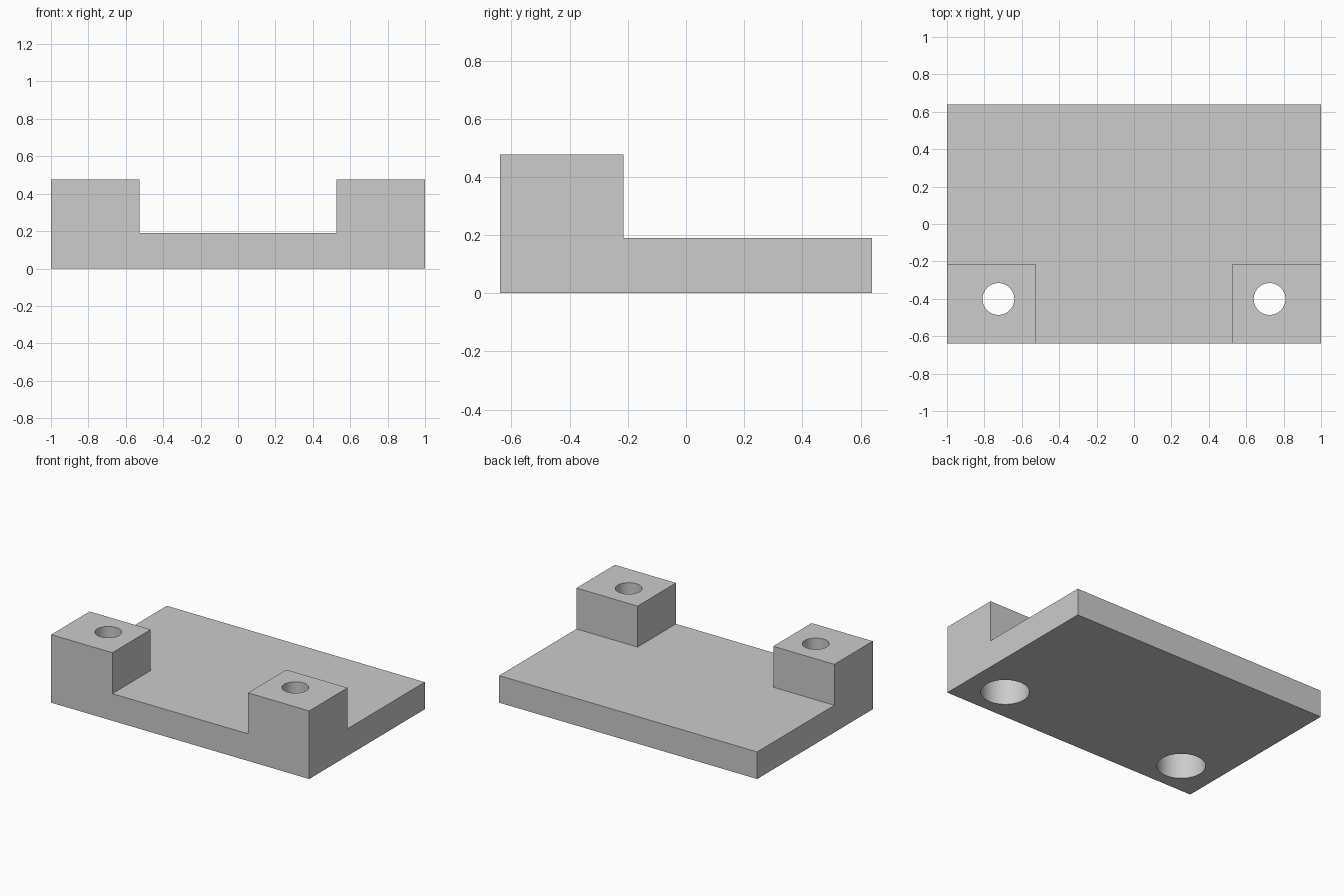
import bpy, bmesh

if "Cube" in bpy.data.objects:
    bpy.data.objects.remove(bpy.data.objects["Cube"])

HALF_X, HALF_Y = 1.0, 0.64
PLATE_H, POST_H = 0.19, 0.477
POST_INNER_X, POST_BACK_Y = 0.526, -0.215
HOLE_X, HOLE_Y = 0.725, -0.401
HOLE_R, BORE_R, BORE_DEPTH = 0.085, 0.154, 0.28

grey = bpy.data.materials.new("light grey")
grey.diffuse_color = (0.604, 0.604, 0.604, 1)
grey.use_nodes = True
grey.node_tree.nodes["Principled BSDF"].inputs["Base Color"].default_value = grey.diffuse_color


def activate(obj):
    bpy.ops.object.select_all(action='DESELECT')
    obj.select_set(True)
    bpy.context.view_layer.objects.active = obj


def extrude_front(name, outline, y0, y1):
    """Extrude an x-z outline from y0 to y1."""
    bm = bmesh.new()
    face = bm.faces.new([bm.verts.new((x, y0, z)) for x, z in outline])
    ext = bmesh.ops.extrude_face_region(bm, geom=[face])
    verts = [g for g in ext["geom"] if isinstance(g, bmesh.types.BMVert)]
    bmesh.ops.translate(bm, verts=verts, vec=(0, y1 - y0, 0))
    bmesh.ops.recalc_face_normals(bm, faces=bm.faces)
    mesh = bpy.data.meshes.new(name)
    bm.to_mesh(mesh)
    bm.free()
    obj = bpy.data.objects.new(name, mesh)
    bpy.context.collection.objects.link(obj)
    mesh.materials.append(grey)
    return obj


def cut(target, cutter):
    """Subtract the cutter, then remove it."""
    cutter.hide_render = True
    mod = target.modifiers.new("cut", 'BOOLEAN')
    mod.operation, mod.solver, mod.object = 'DIFFERENCE', 'EXACT', cutter
    activate(target)
    bpy.ops.object.modifier_apply(modifier=mod.name)
    bpy.data.objects.remove(cutter)


def drill(target, x, radius, z0, z1):
    bpy.ops.mesh.primitive_cylinder_add(vertices=64, radius=radius, depth=z1 - z0,
                                        location=(x, HOLE_Y, (z0 + z1) / 2))
    cutter = bpy.context.object
    cutter.data.materials.append(grey)
    cut(target, cutter)


# Base plate with two raised front posts
bracket = extrude_front("mounting_bracket", [
    (-HALF_X, 0), (HALF_X, 0), (HALF_X, POST_H), (POST_INNER_X, POST_H),
    (POST_INNER_X, PLATE_H), (-POST_INNER_X, PLATE_H),
    (-POST_INNER_X, POST_H), (-HALF_X, POST_H)], -HALF_Y, HALF_Y)

# Clear the posts away behind their back faces
cut(bracket, extrude_front("rear_clearance", [
    (-1.2, PLATE_H), (1.2, PLATE_H), (1.2, 0.8), (-1.2, 0.8)], POST_BACK_Y, 1.0))

# Screw holes with wider counterbores from below
for side in (-1, 1):
    drill(bracket, side * HOLE_X, HOLE_R, -0.2, 0.8)
    drill(bracket, side * HOLE_X, BORE_R, -0.2, BORE_DEPTH)

activate(bracket)
bpy.ops.object.shade_smooth_by_angle()
